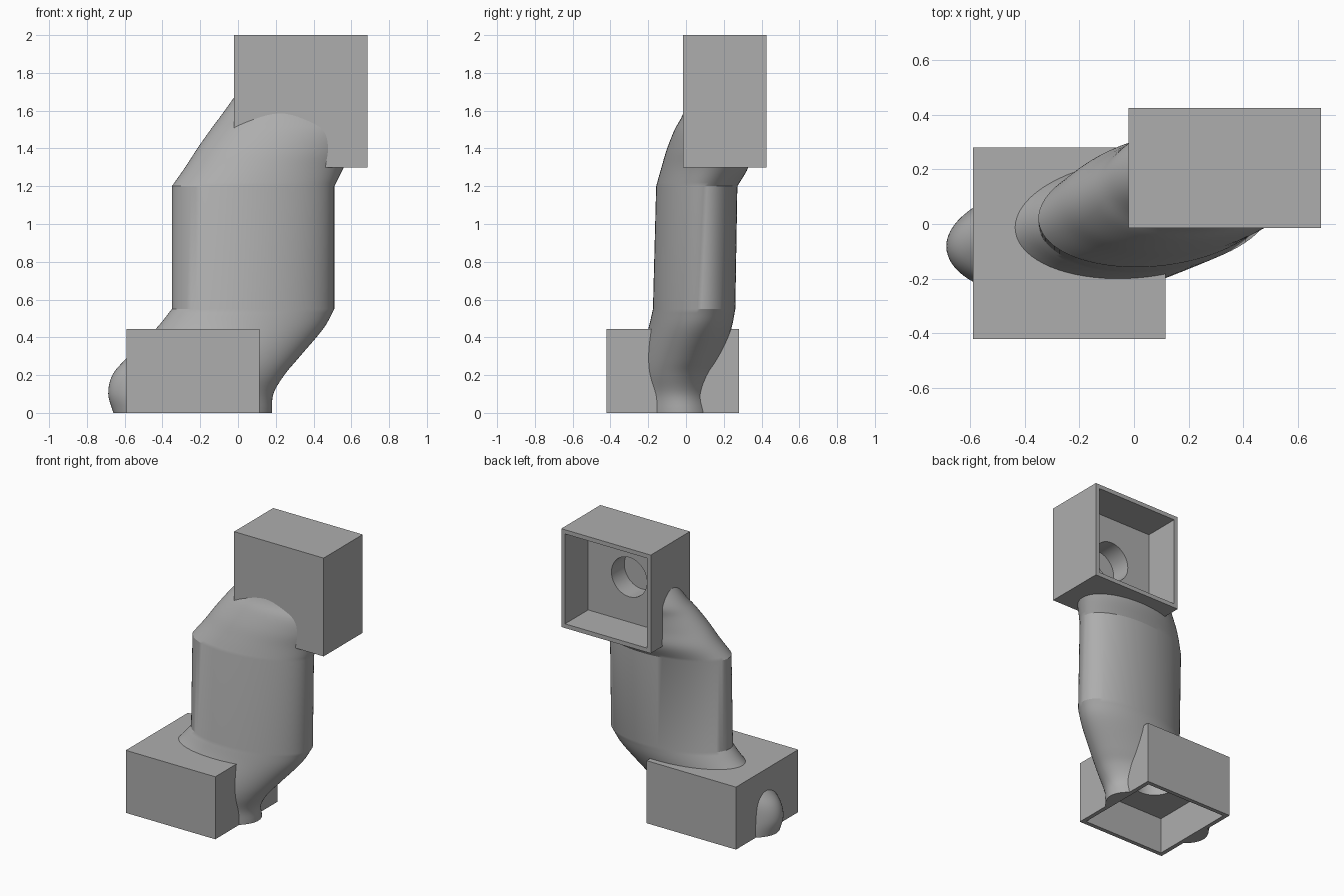
import bpy, bmesh, math
from mathutils import Vector

default = bpy.data.objects.get("Cube")
if default:
    bpy.data.objects.remove(default, do_unlink=True)

grey = bpy.data.materials.new("plain_grey")
grey.use_nodes = True
grey.diffuse_color = (0.42, 0.42, 0.42, 1)
grey.node_tree.nodes["Principled BSDF"].inputs["Base Color"].default_value = grey.diffuse_color

WALL, DEPTH, HOLE_RADIUS = 0.03, 0.26, 0.14


def make_object(name, bm):
    bmesh.ops.recalc_face_normals(bm, faces=bm.faces)
    mesh = bpy.data.meshes.new(name)
    bm.to_mesh(mesh)
    bm.free()
    mesh.materials.append(grey)
    obj = bpy.data.objects.new(name, mesh)
    bpy.context.collection.objects.link(obj)
    return obj


def block(name, low, high):
    low, high = Vector(low), Vector(high)
    bm = bmesh.new()
    bmesh.ops.create_cube(bm, size=1)
    for v in bm.verts:
        v.co = (low + high) / 2 + v.co * (high - low)
    return make_object(name, bm)


def cylinder(name, start, end):
    start, end = Vector(start), Vector(end)
    axis = end - start
    bm = bmesh.new()
    bmesh.ops.create_cone(bm, cap_ends=True, segments=48, radius1=HOLE_RADIUS,
                          radius2=HOLE_RADIUS, depth=axis.length)
    turn = Vector((0, 0, 1)).rotation_difference(axis)
    for v in bm.verts:
        v.co = turn @ v.co + (start + end) / 2
    return make_object(name, bm)


def select(obj):
    bpy.ops.object.select_all(action="DESELECT")
    obj.select_set(True)
    bpy.context.view_layer.objects.active = obj


def cut(obj, cutters):
    select(obj)
    for cutter in cutters:
        mod = obj.modifiers.new("cut", "BOOLEAN")
        mod.operation, mod.solver, mod.object = "DIFFERENCE", "EXACT", cutter
        bpy.ops.object.modifier_apply(modifier=mod.name)


def smooth_rows(rows, steps=5):
    """Catmull-Rom interpolation of the section settings."""
    out = []
    for i in range(len(rows) - 1):
        a, b = Vector(rows[max(i - 1, 0)]), Vector(rows[i])
        c, d = Vector(rows[i + 1]), Vector(rows[min(i + 2, len(rows) - 1)])
        if i == 0:
            a = b * 2 - c
        if i == len(rows) - 2:
            d = c * 2 - b
        for s in range(steps):
            t = s / steps
            out.append((b * 2 + (c - a) * t + (a * 2 - b * 5 + c * 4 - d) * t * t
                        + (b * 3 - a - c * 3 + d) * t ** 3) / 2)
    return out + [Vector(rows[-1])]


def loft(name, sections, segments=72):
    bm = bmesh.new()
    rings = []
    for z, cx, rx, cy, ry, skew in sections:
        ring = []
        for k in range(segments):
            t = math.tau * k / segments
            ring.append(bm.verts.new((cx + rx * math.cos(t), cy + ry * math.sin(t + skew), z)))
        rings.append(ring)
    for low, high in zip(rings, rings[1:]):
        for k in range(segments):
            n = (k + 1) % segments
            bm.faces.new((low[k], low[n], high[n], high[k]))
    bm.faces.new(rings[0])
    bm.faces.new(rings[-1])
    return make_object(name, bm)


# Lower box, open at the bottom
lower_low, lower_high = (-0.59, -0.42, 0), (0.115, 0.28, 0.445)
lower_box = block("lower_box", lower_low, lower_high)
lower_cavity = block("lower_cavity_cutter", (-0.59 + WALL, -0.42 + WALL, -0.1),
                     (0.115 - WALL, 0.28 - WALL, DEPTH))
lower_hole = cylinder("lower_hole_cutter", (-0.237, -0.07, 0.2), (-0.237, -0.07, 0.41))

# Upper box, open at the back
upper_box = block("upper_box", (-0.02, -0.015, 1.3), (0.685, 0.425, 2))
upper_cavity = block("upper_cavity_cutter", (-0.02 + WALL, 0.425 - DEPTH, 1.3 + WALL),
                     (0.685 - WALL, 0.6, 2 - WALL))
upper_hole = cylinder("upper_hole_cutter", (0.332, 0.25, 1.65), (0.332, 0.02, 1.65))

# Oval duct: z, centre x, radius x, centre y, radius y, skew
foot = [(0, -0.24, 0.42, -0.05, 0.23, 0.1), (0.1, -0.25, 0.437, -0.06, 0.215, 0.1),
        (0.2, -0.21, 0.455, -0.055, 0.215, 0.1), (0.29, -0.135, 0.455, -0.03, 0.22, 0.12),
        (0.445, 0.008, 0.443, 0.02, 0.22, 0.15), (0.55, 0.08, 0.43, 0.043, 0.218, 0.17)]
neck = [(1.2, 0.08, 0.43, 0.057, 0.215, 0.17), (1.3, 0.14, 0.42, 0.1, 0.23, 0.17),
        (1.4, 0.2, 0.415, 0.125, 0.225, 0.17), (1.5, 0.26, 0.405, 0.16, 0.22, 0.17),
        (1.58, 0.285, 0.37, 0.2, 0.217, 0.17), (1.7, 0.32, 0.32, 0.22, 0.2, 0.17)]
duct = loft("oval_duct", smooth_rows(foot) + smooth_rows(neck))

# Hollow the boxes and clear the duct out of their cavities
cut(lower_box, [lower_cavity, lower_hole])
cut(upper_box, [upper_cavity, upper_hole])
cut(duct, [lower_cavity, lower_hole, upper_cavity, upper_hole])
for helper in (lower_cavity, lower_hole, upper_cavity, upper_hole):
    bpy.data.objects.remove(helper, do_unlink=True)

for part in (lower_box, upper_box, duct):
    select(part)
    bpy.ops.object.shade_smooth_by_angle(angle=math.radians(25))
